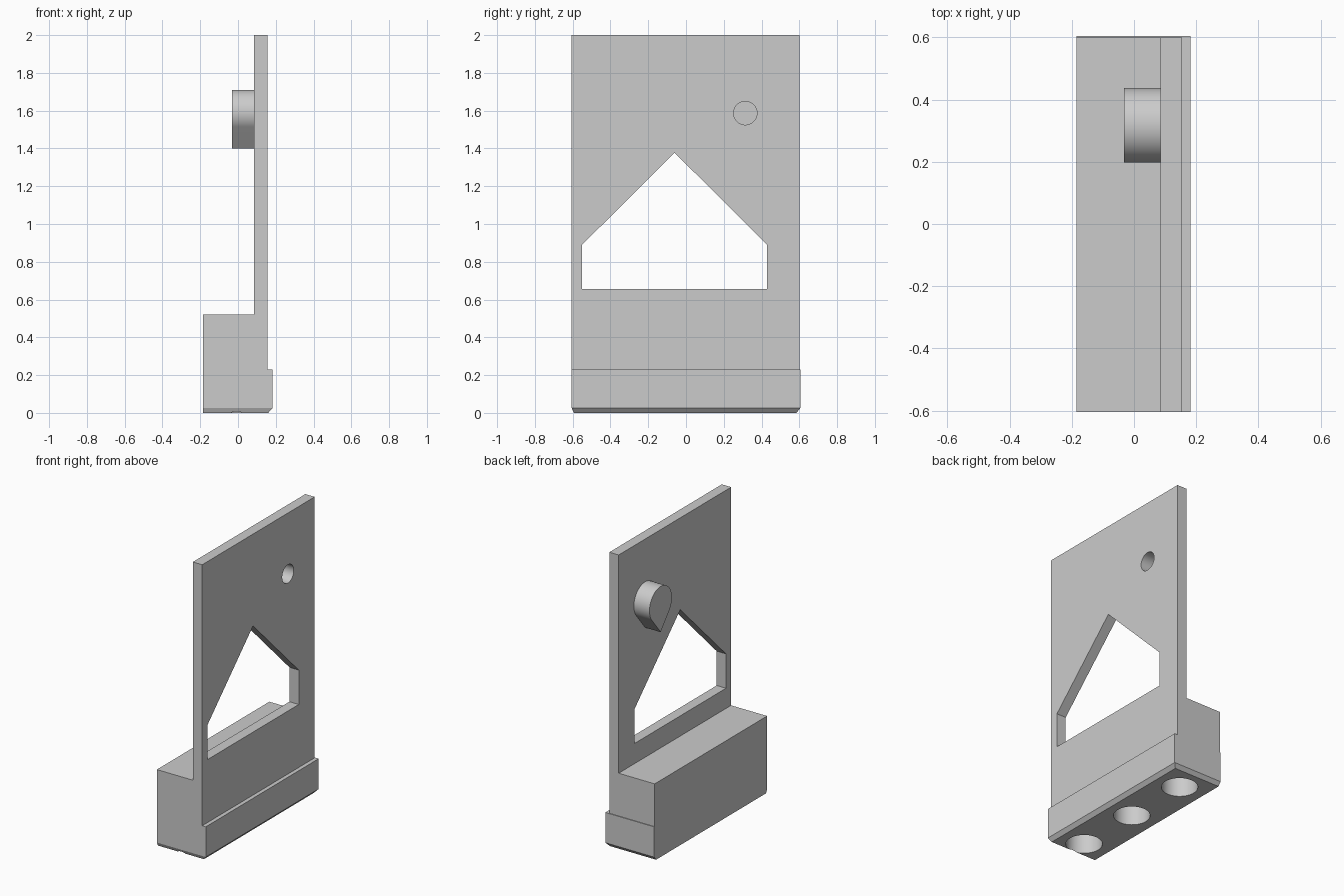
import bpy, bmesh, math
from mathutils import Vector

default = bpy.data.objects.get("Cube")
if default:
    bpy.data.objects.remove(default, do_unlink=True)

grey = bpy.data.materials.new("plain grey")
grey.use_nodes = True
grey.diffuse_color = (0.6, 0.6, 0.6, 1)
grey.node_tree.nodes["Principled BSDF"].inputs["Base Color"].default_value = (0.6, 0.6, 0.6, 1)


def loft(name, rings):
    """Closed solid through rings of equal point count."""
    bm = bmesh.new()
    loops = [[bm.verts.new(p) for p in ring] for ring in rings]
    for a, b in zip(loops, loops[1:]):
        for i in range(len(a)):
            j = (i + 1) % len(a)
            bm.faces.new((a[i], a[j], b[j], b[i]))
    bm.faces.new(loops[0])
    bm.faces.new(loops[-1])
    bmesh.ops.recalc_face_normals(bm, faces=bm.faces)
    mesh = bpy.data.meshes.new(name)
    bm.to_mesh(mesh)
    bm.free()
    mesh.materials.append(grey)
    ob = bpy.data.objects.new(name, mesh)
    bpy.context.collection.objects.link(ob)
    return ob


def along_x(name, outline, x0, x1):
    return loft(name, [[(x, y, z) for y, z in outline] for x in (x0, x1)])


def along_y(name, outline, y0, y1):
    return loft(name, [[(x, y, z) for x, z in outline] for y in (y0, y1)])


def circle(u, v, r, n=64):
    return [(u + r * math.cos(math.tau * i / n), v + r * math.sin(math.tau * i / n))
            for i in range(n)]


def rectangle(x0, x1, y0, y1, z):
    return [(x0, y0, z), (x1, y0, z), (x1, y1, z), (x0, y1, z)]


def cut(ob, cutter):
    mod = ob.modifiers.new("cut", "BOOLEAN")
    mod.operation = "DIFFERENCE"
    mod.solver = "EXACT"
    mod.object = cutter
    bpy.context.view_layer.objects.active = ob
    bpy.ops.object.modifier_apply(modifier=mod.name)


def finish(ob):
    bpy.ops.object.select_all(action="DESELECT")
    ob.select_set(True)
    bpy.context.view_layer.objects.active = ob
    bpy.ops.object.shade_smooth_by_angle(angle=math.radians(25))


# Upright plate with the thick block behind its foot
BASE_TOP = 0.23
wall = along_y("upright_plate", [(-0.185, BASE_TOP), (0.155, BASE_TOP), (0.155, 2.0),
                                 (0.085, 2.0), (0.085, 0.52), (-0.185, 0.52)], -0.605, 0.6)

# Foot with a bevelled underside on three sides
foot = loft("foot", [rectangle(-0.185, 0.16, -0.593, 0.585, 0),
                     rectangle(-0.185, 0.182, -0.605, 0.605, 0.025),
                     rectangle(-0.185, 0.182, -0.605, 0.605, BASE_TOP)])

# Teardrop boss: round top, straight tangents to a point below
PIN_Y, PIN_Z, R, DROP = 0.317, 1.59, 0.12, 0.19
tangent = -math.asin(R / DROP)
steps = 48
sweep = math.pi - 2 * tangent
drop = [(PIN_Y + R * math.cos(tangent + sweep * i / steps),
         PIN_Z + R * math.sin(tangent + sweep * i / steps)) for i in range(steps + 1)]
drop.append((PIN_Y, PIN_Z - DROP))
boss = along_x("teardrop_boss", drop, -0.032, 0.085)

# Gabled window and blind pin hole
window = along_x("window_cutter", [(-0.55, 0.657), (0.43, 0.657), (0.43, 0.89),
                                   (-0.06, 1.377), (-0.55, 0.89)], 0, 0.3)
pin_hole = along_x("pin_cutter", circle(0.314, 1.587, 0.062), 0.0, 0.3)
cut(wall, window)
cut(wall, pin_hole)
cut(boss, pin_hole)
cutters = [window, pin_hole]

# Row of blind sockets in the underside
for y in (-0.485, -0.03, 0.425):
    ring = circle(-0.008, y, 0.112)
    socket = loft("socket_cutter", [[(px, py, z) for px, py in ring] for z in (-0.1, 0.2)])
    cut(foot, socket)
    cutters.append(socket)

for c in cutters:
    bpy.data.objects.remove(c, do_unlink=True)
for part in (wall, foot, boss):
    finish(part)
